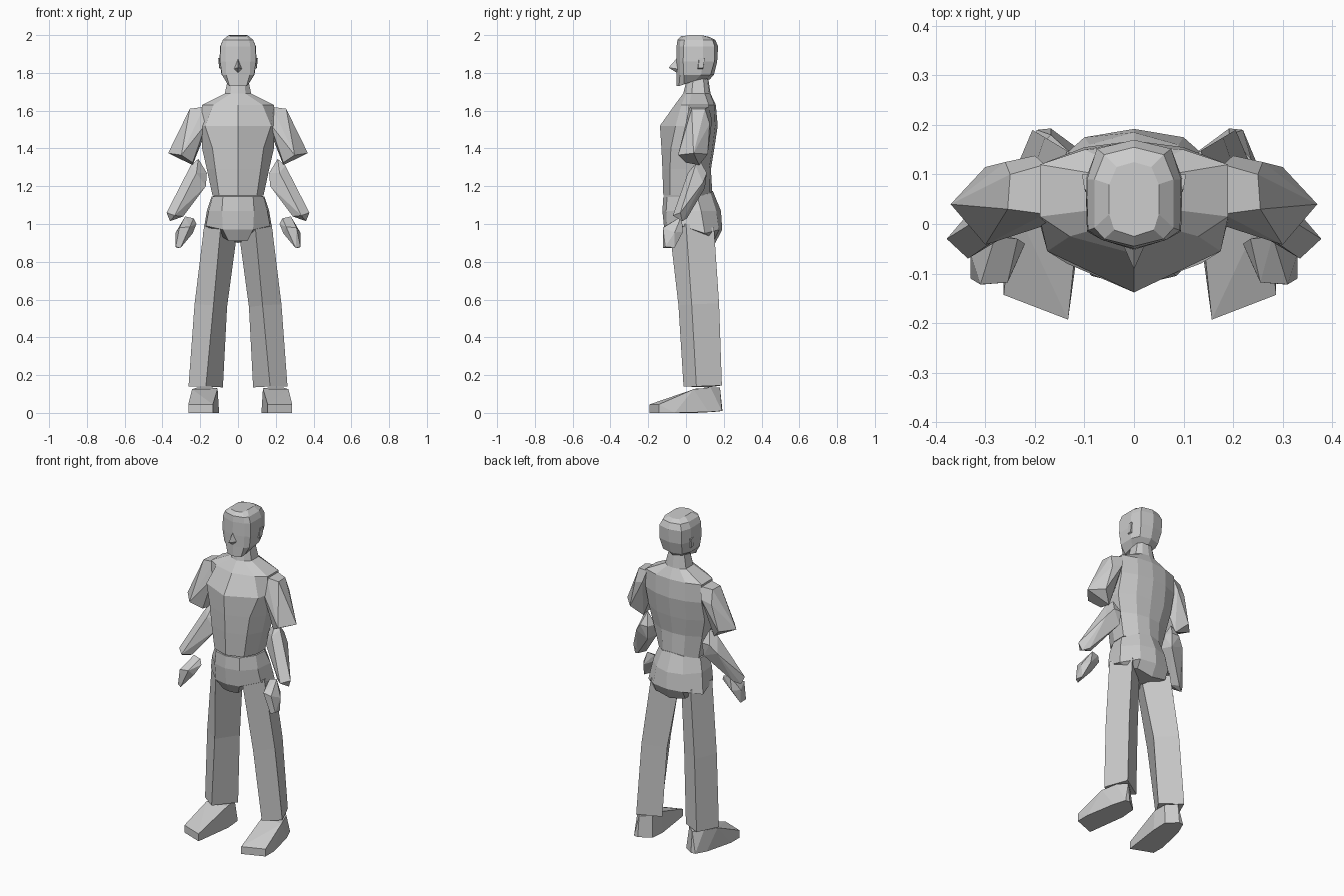
import bpy, bmesh

grey = bpy.data.materials.new("plain_grey")
grey.diffuse_color = (0.6, 0.6, 0.6, 1)


def finish(bm, name):
    bmesh.ops.recalc_face_normals(bm, faces=bm.faces)
    mesh = bpy.data.meshes.new(name)
    bm.to_mesh(mesh)
    bm.free()
    mesh.materials.append(grey)
    bpy.context.collection.objects.link(bpy.data.objects.new(name, mesh))


def loft(name, rings):
    """Skin closed rings of 3D points and cap both ends."""
    bm = bmesh.new()
    rows = [[bm.verts.new(p) for p in ring] for ring in rings]
    n = len(rows[0])
    for a, b in zip(rows, rows[1:]):
        for i in range(n):
            j = (i + 1) % n
            bm.faces.new((a[i], a[j], b[j], b[i]))
    bm.faces.new(rows[0])
    bm.faces.new(rows[-1])
    finish(bm, name)


def hull(name, points):
    bm = bmesh.new()
    for p in points:
        bm.verts.new(p)
    res = bmesh.ops.convex_hull(bm, input=bm.verts)
    junk = {g for g in res["geom_interior"] + res["geom_unused"] if isinstance(g, bmesh.types.BMVert)}
    bmesh.ops.delete(bm, geom=list(junk), context='VERTS')
    bmesh.ops.dissolve_limit(bm, angle_limit=0.12, verts=bm.verts, edges=bm.edges)
    finish(bm, name)


def body(name, rows):
    """Loft from half rings, front centre to back centre, mirrored in x."""
    rings = []
    for z, half in rows:
        pts = [(p[0], p[1], p[2] if len(p) > 2 else z) for p in half]
        rings.append(pts + [(-x, y, h) for x, y, h in pts[-2:0:-1]])
    loft(name, rings)


# Torso with neck
body("torso", [
    (1.15, [(0, -.12), (.10, -.085), (.135, -.01), (.135, .07), (.07, .125), (0, .14)]),
    (1.29, [(0, -.125), (.12, -.085), (.165, 0), (.165, .08), (.08, .122), (0, .132)]),
    (1.40, [(0, -.13), (.135, -.08), (.19, 0), (.19, .09), (.10, .14), (0, .15)]),
    (1.52, [(0, -.138), (.175, -.055), (.19, .01), (.19, .12), (.10, .155), (0, .168)]),
    (1.63, [(0, -.06), (.13, -.025), (.19, .015), (.19, .12), (.10, .15), (0, .158)]),
    (1.69, [(0, -.015), (.04, 0), (.07, .03), (.07, .10), (.04, .122), (0, .13)]),
    (1.79, [(0, .01), (.03, .015), (.048, .04), (.048, .09), (.03, .11), (0, .115)]),
])

# Pelvis, with the seat hanging lower than the sides
body("pelvis", [
    (1.145, [(0, -.12), (.08, -.10), (.135, -.02), (.14, .06), (.07, .13, 1.165), (0, .142, 1.175)]),
    (1.07, [(0, -.125), (.085, -.105), (.155, -.03), (.165, .08), (.09, .16), (0, .185)]),
    (.97, [(0, -.115), (.08, -.10), (.17, -.02, .99), (.185, .10, .95), (.10, .175), (0, .192)]),
    (.91, [(0, -.08), (.05, -.07), (.06, 0, .93), (.12, .08, .945), (.10, .15, .92), (0, .155, .90)]),
])

# Head
body("head", [
    (1.73, [(0, -.05), (.045, -.037), (.055, -.01, 1.74), (.055, .05, 1.76), (.045, .10, 1.765), (0, .125, 1.765)]),
    (1.79, [(0, -.05), (.062, -.032), (.085, -.012), (.087, .08), (.065, .13), (0, .148)]),
    (1.86, [(0, -.052), (.065, -.032), (.095, -.015), (.098, .09), (.075, .15), (0, .165)]),
    (1.94, [(0, -.05), (.065, -.032), (.093, -.013), (.095, .09), (.075, .152), (0, .17)]),
    (1.975, [(0, -.045), (.06, -.03), (.08, -.008), (.08, .09), (.06, .14), (0, .155)]),
    (2.0, [(0, -.025, 1.995), (.04, -.012, 1.995), (.05, .02), (.05, .08), (.035, .115, 1.99), (0, .125, 1.99)]),
])
hull("nose", [(0, -.05, 1.875), (0, -.092, 1.828), (.022, -.042, 1.82), (-.022, -.042, 1.82), (0, -.048, 1.80)])

ear = [
    (.09, .06, 1.82), (.09, .10, 1.88), (.09, .065, 1.88), (.09, .09, 1.82),
    (.098, .065, 1.825), (.105, .10, 1.88), (.10, .07, 1.88), (.10, .09, 1.825)]

upper_arm = [
    (.18, .02, 1.62), (.18, .12, 1.62), (.255, .03, 1.61), (.25, .10, 1.61),
    (.17, .0, 1.53), (.17, .06, 1.49), (.20, .138, 1.55), (.26, .125, 1.53),
    (.37, .04, 1.375), (.30, -.042, 1.365), (.30, .115, 1.37),
    (.24, .0, 1.325), (.24, .07, 1.312)]

forearm = [
    (.21, .07, 1.345), (.25, .05, 1.31), (.165, .06, 1.27), (.17, .03, 1.20),
    (.185, .11, 1.27), (.235, .11, 1.27), (.22, .01, 1.27), (.275, .09, 1.22),
    (.19, .10, 1.19), (.378, -.03, 1.06), (.36, -.02, 1.015), (.29, -.03, 1.04),
    (.335, -.07, 1.045), (.325, .005, 1.03)]

hand = [
    (.235, -.03, 1.03), (.28, -.025, 1.04), (.22, -.04, 1.0), (.33, -.06, .955),
    (.327, -.06, .875), (.305, -.122, .872), (.33, -.11, .88), (.24, -.085, .95),
    (.255, -.118, .985), (.31, -.122, .98), (.30, -.015, .96)]

foot = [
    (.145, -.193, 0), (.275, -.143, 0), (.145, -.193, .045), (.275, -.143, .045),
    (.112, .05, 0), (.275, -.06, 0), (.115, .145, .005), (.18, .193, .01),
    (.208, .19, .01), (.237, .12, .005),
    (.12, .05, .128), (.255, .04, .125), (.125, .13, .132), (.18, .18, .135), (.225, .13, .135)]

# Diamond-shaped leg rings: front ridge, outer, back, inner
hip = [(.09, -.09, 1.0), (.178, .0, 1.0), (.135, .148, .98), (.012, .06, .90)]
knee = [(.13, -.04, .57), (.23, .03, .575), (.18, .175, .58), (.058, .10, .56)]
ankle = [(.17, -.013, .14), (.262, .055, .14), (.205, .19, .145), (.08, .115, .135)]

# Paired parts on both sides
for side, sign in (("left", 1), ("right", -1)):
    def at(pts, shift=0):
        return [(x * sign + shift, y, z) for x, y, z in pts]
    hull(side + "_ear", at(ear))
    hull(side + "_upper_arm", at(upper_arm))
    hull(side + "_forearm", at(forearm))
    hull(side + "_hand", at(hand))
    loft(side + "_thigh", [at(hip), at(knee)])
    loft(side + "_shin", [at(knee), at(ankle)])
    # Feet sit slightly shifted to one side
    hull(side + "_foot", at(foot, .012))
